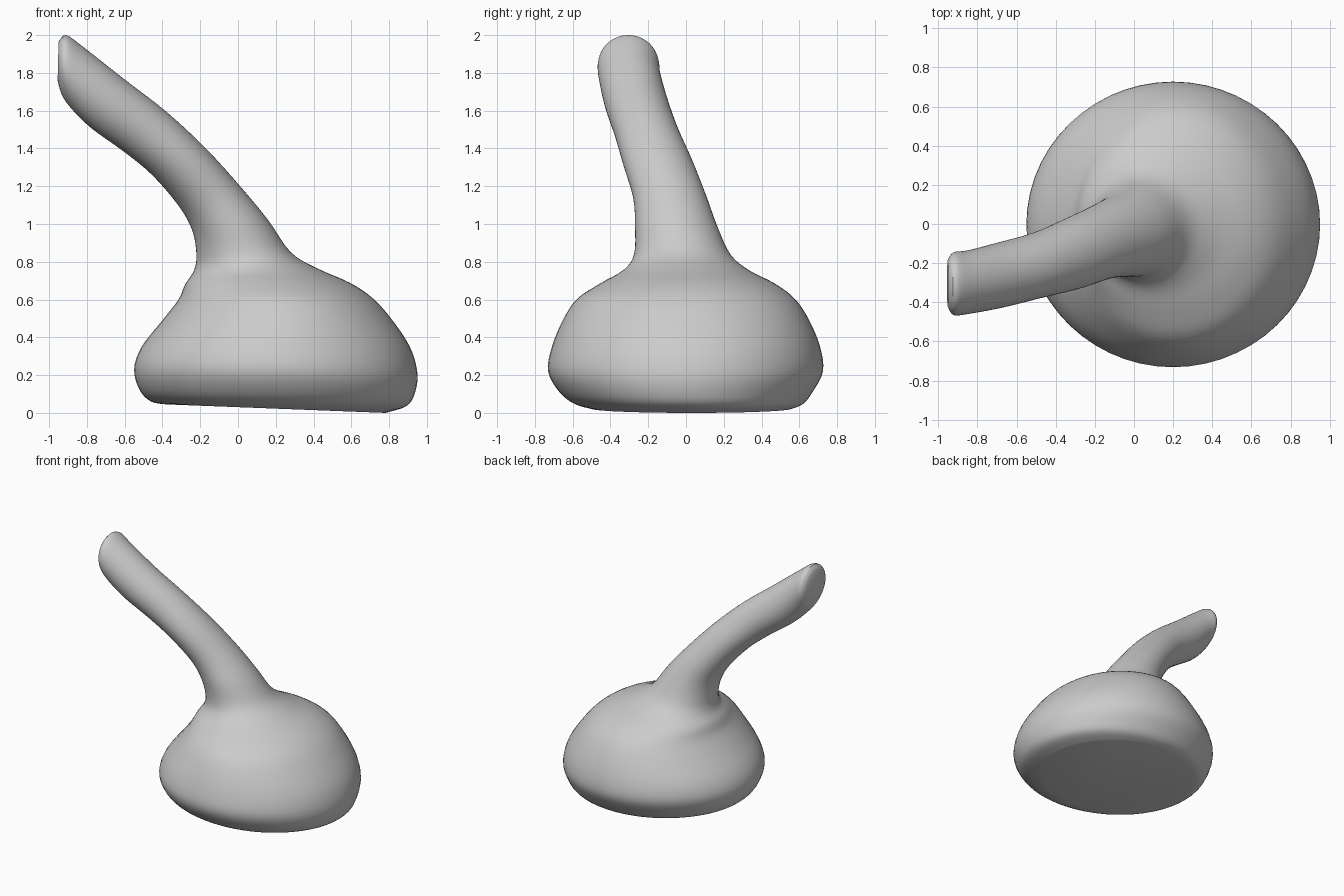
import bpy, bmesh, math
from mathutils import Vector

if "Cube" in bpy.data.objects:
    bpy.data.objects.remove(bpy.data.objects["Cube"])

SIDES = 56
STEPS = 4

# Cross-sections: left x, left z, right x, right z, y min, y max
sections = [
    (-0.38, 0.045, 0.78, 0.00, -0.50, 0.56),
    (-0.46, 0.06, 0.89, 0.035, -0.59, 0.62),
    (-0.52, 0.12, 0.935, 0.10, -0.67, 0.67),
    (-0.55, 0.23, 0.95, 0.21, -0.73, 0.725),
    (-0.51, 0.35, 0.91, 0.35, -0.71, 0.71),
    (-0.40, 0.49, 0.81, 0.50, -0.65, 0.65),
    (-0.315, 0.60, 0.71, 0.61, -0.575, 0.575),
    (-0.28, 0.68, 0.59, 0.69, -0.455, 0.47),
    (-0.235, 0.75, 0.42, 0.765, -0.33, 0.33),
    (-0.22, 0.83, 0.28, 0.85, -0.275, 0.235),
    (-0.24, 0.96, 0.16, 1.02, -0.27, 0.165),
    (-0.31, 1.09, 0.02, 1.19, -0.28, 0.11),
    (-0.45, 1.255, -0.17, 1.40, -0.335, 0.035),
    (-0.60, 1.38, -0.38, 1.595, -0.38, -0.04),
    (-0.78, 1.51, -0.60, 1.765, -0.43, -0.095),
    (-0.89, 1.62, -0.81, 1.93, -0.46, -0.135),
    (-0.935, 1.69, -0.91, 2.00, -0.465, -0.145),
    (-0.955, 1.76, -0.95, 1.965, -0.42, -0.185),
]


def spline(a, b, c, d, t):
    """Catmull-Rom blend of four numbers."""
    return 0.5 * (2*b + (c-a)*t + (2*a - 5*b + 4*c - d)*t*t
                  + (3*b - a - 3*c + d)*t**3)


# Smoothly interpolate between the sections
rings = []
n = len(sections)
for i in range(n - 1):
    near = [sections[max(0, min(n - 1, i + k))] for k in (-1, 0, 1, 2)]
    for s in range(STEPS):
        rings.append([spline(*v, s / STEPS) for v in zip(*near)])
rings.append(sections[-1])

# Loft bulb and bent stalk as one skin
bm = bmesh.new()
loops = []
for lx, lz, rx, rz, y0, y1 in rings:
    mid = Vector(((lx + rx) / 2, (y0 + y1) / 2, (lz + rz) / 2))
    u = Vector(((rx - lx) / 2, 0, (rz - lz) / 2))
    v = Vector((0, (y1 - y0) / 2, 0))
    loops.append([bm.verts.new(mid + u * math.cos(a) + v * math.sin(a))
                  for a in (2 * math.pi * k / SIDES for k in range(SIDES))])
for lo, hi in zip(loops, loops[1:]):
    for k in range(SIDES):
        j = (k + 1) % SIDES
        bm.faces.new((lo[k], lo[j], hi[j], hi[k]))

# Flat base and cut stalk end
bm.faces.new(loops[0][::-1])
bm.faces.new(loops[-1])
bmesh.ops.recalc_face_normals(bm, faces=bm.faces)

mesh = bpy.data.meshes.new("bulb_with_stalk")
bm.to_mesh(mesh)
bm.free()
obj = bpy.data.objects.new("bulb_with_stalk", mesh)
bpy.context.collection.objects.link(obj)
bpy.context.view_layer.objects.active = obj
obj.select_set(True)
bpy.ops.object.shade_smooth_by_angle(angle=math.radians(35))
